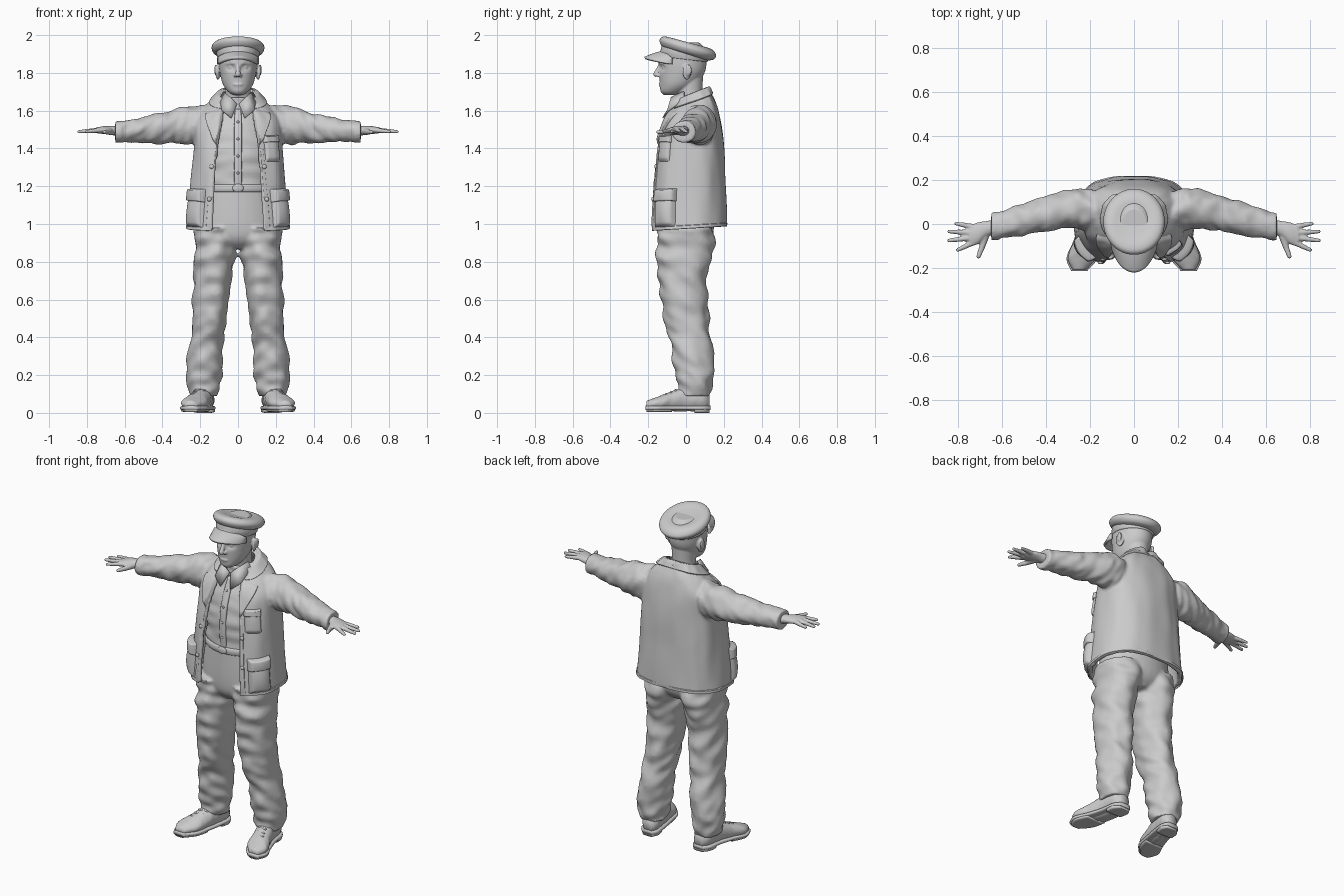
import bpy
import bmesh
from math import sin, cos, pi, asin, exp
from mathutils import Vector, Matrix, noise

cube = bpy.data.objects.get("Cube")
if cube:
    bpy.data.objects.remove(cube)

clay = bpy.data.materials.new("clay_grey")
clay.use_nodes = True
clay.diffuse_color = (0.6, 0.6, 0.6, 1)
clay.node_tree.nodes["Principled BSDF"].inputs["Base Color"].default_value = clay.diffuse_color


def sample(keys, u):
    """Catmull-Rom blend of key tuples, u counted in keys."""
    last = len(keys) - 1
    i = max(0, min(int(u), last - 1))
    f = u - i
    a, b, c, d = (keys[max(0, min(j, last))] for j in range(i - 1, i + 3))
    return [q + f * ((r - p) / 2 + f * ((p - 2.5 * q + 2 * r - s / 2) + f * (1.5 * (q - r) + (s - p) / 2)))
            for p, q, r, s in zip(a, b, c, d)]


def spow(v, p):
    return abs(v) ** p * (1 if v >= 0 else -1)


def skin(bm, rings, cap=True, closed=True):
    """Bridge rows of points into a skin."""
    rows = [[bm.verts.new(p) for p in ring] for ring in rings]
    n = len(rows[0])
    for low, high in zip(rows, rows[1:]):
        for j in range(n if closed else n - 1):
            k = (j + 1) % n
            bm.faces.new((low[j], low[k], high[k], high[j]))
    if cap:
        bm.faces.new(rows[0][::-1])
        bm.faces.new(rows[-1])
    return rows


def loft(bm, axis, keys, steps=8, n=32, power=1.0, fold=0.0, tilt=0.0):
    """Tube through keys (x, y, z, first radius, second radius), with cloth folds."""
    rings = []
    for k in range((len(keys) - 1) * steps + 1):
        x, y, z, ra, rb = sample(keys, k / steps)
        ring = []
        for j in range(n):
            t = 2 * pi * j / n
            f = 1 + fold * noise.noise((1.3 * cos(t) + x, 1.3 * sin(t), k / steps * 2.6 + sin(t)))
            a, b = ra * f * spow(cos(t), power), rb * f * spow(sin(t), power)
            offset = {"z": (a, b, tilt * b), "x": (0, a, b), "y": (a, 0, b)}[axis]
            ring.append(Vector((x, y, z)) + Vector(offset))
        rings.append(ring)
    skin(bm, rings)


def blob(bm, place, size, turn=0.0, axis="X"):
    m = Matrix.Translation(place) @ Matrix.Rotation(turn, 4, axis) @ Matrix.Diagonal((*size, 1))
    bmesh.ops.create_uvsphere(bm, u_segments=16, v_segments=10, radius=1, matrix=m)


def rod(bm, start, end, r0, r1):
    """Tapered capsule."""
    start, end = Vector(start), Vector(end)
    way = end - start
    m = Matrix.Translation((start + end) / 2) @ way.to_track_quat("Z", "Y").to_matrix().to_4x4()
    bmesh.ops.create_cone(bm, cap_ends=True, segments=14, radius1=r0, radius2=r1, depth=way.length, matrix=m)
    blob(bm, start, (r0, r0, r0))
    blob(bm, end, (r1, r1, r1))


def finish(bm, name, mirror=False, voxel=0.0, smooth=0, thick=0.0):
    bmesh.ops.recalc_face_normals(bm, faces=bm.faces)
    mesh = bpy.data.meshes.new(name)
    bm.to_mesh(mesh)
    bm.free()
    mesh.materials.append(clay)
    mesh.shade_smooth()
    ob = bpy.data.objects.new(name, mesh)
    bpy.context.collection.objects.link(ob)
    if mirror:
        ob.modifiers.new("Mirror", "MIRROR").use_mirror_merge = False
    if thick:
        solid = ob.modifiers.new("Thickness", "SOLIDIFY")
        solid.thickness, solid.offset = thick, 0
    if voxel:
        remesh = ob.modifiers.new("Blend", "REMESH")
        remesh.mode, remesh.voxel_size, remesh.use_smooth_shade = "VOXEL", voxel, True
    if smooth:
        relax = ob.modifiers.new("Relax", "SMOOTH")
        relax.factor, relax.iterations = 0.5, smooth
    return ob


# Trousers: two folded legs blended into the hips
bm = bmesh.new()
loft(bm, "z", [(.185, .045, .09, .075, .085), (.18, .045, .2, .095, .1), (.167, .028, .36, .09, .112),
               (.148, .0, .52, .092, .12), (.135, -.015, .7, .1, .132), (.123, -.005, .86, .11, .15),
               (.118, 0, .98, .115, .15)], fold=.17)
loft(bm, "z", [(0, 0, .87, .1, .09), (0, 0, .95, .215, .145), (0, 0, 1.2, .19, .145)])
finish(bm, "trousers", mirror=True, voxel=.01, smooth=4)

# Belt with a buckle
bm = bmesh.new()
loft(bm, "z", [(0, 0, z, a, a - .045) for z, a in ((1.17, .19), (1.175, .197), (1.205, .197), (1.21, .19))], 2)
blob(bm, (0, -.152, 1.19), (.03, .008, .022))
finish(bm, "belt")

# Shirt with a button placket
bm = bmesh.new()
loft(bm, "z", [(0, 0, 1.18, .185, .142), (0, .005, 1.3, .19, .15), (0, .01, 1.42, .19, .148),
               (0, .02, 1.53, .17, .122), (0, .02, 1.61, .1, .085), (0, .015, 1.67, .073, .075)], fold=.06)
finish(bm, "shirt")
bm = bmesh.new()
loft(bm, "z", [(0, -.138, 1.2, .02, .01), (0, -.144, 1.3, .02, .01), (0, -.137, 1.43, .02, .01),
               (0, -.103, 1.53, .02, .01), (0, -.068, 1.61, .016, .01)], 4, 12, .5)
for z, y in ((1.27, -.153), (1.36, -.153), (1.45, -.142), (1.54, -.11)):
    blob(bm, (0, y, z), (.007, .004, .007))
finish(bm, "shirt_placket")

# Shirt collar points
bm = bmesh.new()
skin(bm, [[(.005, -.075, 1.635), (.035, -.12, 1.56)], [(.04, -.075, 1.67), (.085, -.095, 1.6)],
          [(.075, -.01, 1.7), (.095, -.01, 1.66)]], cap=False, closed=False)
finish(bm, "shirt_collar", mirror=True, thick=.012)

# Jacket keys: height, half width, centre y, half depth, half opening, tilt
COAT = [(.975, .272, .01, .208, .14, .06), (1.2, .252, .01, .198, .13, .04), (1.4, .236, .018, .182, .115, 0),
        (1.53, .228, .028, .158, .092, .1), (1.61, .185, .033, .128, .08, .2), (1.66, .128, .035, .095, .07, .35),
        (1.695, .09, .035, .076, .055, .4)]
BOX = .8


def edge(u):
    k = sample(COAT, u)
    return asin((k[4] / k[1]) ** (1 / BOX))


def coat(t, u, off=0.0):
    """Point on the jacket; t runs from the front round the left side."""
    z, rx, yc, ry, gap, tilt = sample(COAT, u)
    off += .007 * noise.noise((3 * sin(t), 3 * cos(t), u * .8))
    y = -(ry + off) * spow(cos(t), BOX)
    return Vector(((rx + off) * spow(sin(t), BOX), yc + y, z + tilt * y))


def patch(bm, corners, depth, soft=6, n=20, rise=0.0):
    """Raised cloth panel on the jacket; corners are (angle past the edge, key)."""
    a, b, c, d = (Vector(p) for p in corners)
    rows = []
    for i in range(n + 1):
        v = i / n
        row = []
        for j in range(n + 1):
            s = j / n
            dt, u = a.lerp(b, s).lerp(d.lerp(c, s), v)
            rim = min(1, soft * min(s, 1 - s, v, 1 - v))
            row.append(coat(edge(u) + dt, u, depth * rim + rise * sin(pi * s) * sin(pi * v) - .002))
        rows.append(row)
    skin(bm, rows, cap=False, closed=False)


# Jacket body as an open shell, blended with both sleeves
bm = bmesh.new()
shell = []
for k in range(49):
    u = k / 8
    e = edge(u)
    turn = [e + (2 * pi - 2 * e) * j / 72 for j in range(73)]
    shell.append([coat(t, u) for t in turn] + [coat(t, u, -.024) for t in reversed(turn)])
skin(bm, shell)
SLEEVE = [(.15, .055, 1.52, .085, .1), (.24, .07, 1.525, .092, .102), (.34, .06, 1.515, .086, .09),
          (.45, .035, 1.503, .078, .074), (.55, .01, 1.495, .07, .062), (.645, -.012, 1.488, .06, .054)]
for side in (1, -1):
    loft(bm, "x", [(side * k[0], *k[1:]) for k in SLEEVE], fold=.16)
    loft(bm, "x", [(side * x, -.011, 1.488, .064, .058) for x in (.615, .65)], 2)
finish(bm, "jacket", voxel=.009, smooth=4)

# Jacket trim: collar, lapels, front edges, hem, hip pockets and buttons
bm = bmesh.new()
patch(bm, [(0, 6), (2.5, 6), (2.72, 4.8), (.1, 4.5)], .016, 14)
finish(bm, "jacket_collar", mirror=True)
bm = bmesh.new()
patch(bm, [(0, 2.1), (.06, 2.2), (.68, 3.9), (0, 4.7)], .016, 12)
finish(bm, "jacket_lapels", mirror=True)
bm = bmesh.new()
patch(bm, [(0, .02), (.14, .02), (.1, 2.1), (0, 2.1)], .005, 8)
patch(bm, [(0, 0), (2.7, 0), (2.7, .14), (0, .14)], .006, 8, 40)
finish(bm, "jacket_edging", mirror=True)
bm = bmesh.new()
patch(bm, [(.22, .1), (.88, .1), (.88, .9), (.22, .9)], .018, 7, rise=.016)
patch(bm, [(.2, .68), (.9, .68), (.9, .96), (.2, .96)], .032, 9, rise=.004)
finish(bm, "hip_pockets", mirror=True)
bm = bmesh.new()
patch(bm, [(.14, 1.62), (.66, 1.62), (.66, 2.45), (.14, 2.45)], .012, 9, rise=.005)
patch(bm, [(.12, 2.2), (.68, 2.2), (.68, 2.52), (.12, 2.52)], .02, 9)
finish(bm, "chest_pocket")
bm = bmesh.new()
for u in (.75, 1.5):
    blob(bm, coat(edge(u) + .07, u, .008), (.012, .007, .012))
finish(bm, "jacket_buttons", mirror=True)

# Hands
bm = bmesh.new()
loft(bm, "x", [(.62, -.012, 1.49, .035, .03), (.67, -.022, 1.495, .036, .024), (.71, -.042, 1.497, .05, .021),
               (.75, -.055, 1.496, .048, .015)], 6, 20)
for base, tip in (((.735, -.012), (.81, .002)), ((.75, -.039), (.842, -.034)),
                  ((.75, -.064), (.842, -.075)), ((.735, -.086), (.802, -.118))):
    rod(bm, (*base, 1.496), (*tip, 1.489), .0135, .009)
rod(bm, (.675, -.045, 1.49), (.69, -.1, 1.487), .02, .014)
rod(bm, (.69, -.1, 1.487), (.708, -.148, 1.487), .014, .01)
finish(bm, "hands", mirror=True, voxel=.005, smooth=3)

# Head: skull with pressed eye sockets, then features blended on
bm = bmesh.new()
loft(bm, "z", [(0, -.085, 1.682, .022, .028), (0, -.068, 1.7, .052, .066), (0, -.042, 1.74, .08, .096),
               (0, -.022, 1.8, .096, .12), (0, -.018, 1.86, .102, .127), (0, -.015, 1.92, .098, .12),
               (0, -.01, 1.96, .06, .08)], 10, 64)
for v in bm.verts:
    if v.co.y < -.05:
        d = (abs(v.co.x) - .038) ** 2 + (v.co.z - 1.828) ** 2 * 2
        v.co.y += .017 * exp(-d / .0005)
loft(bm, "z", [(0, .03, 1.58, .08, .07), (0, .02, 1.68, .066, .068), (0, .015, 1.78, .07, .075)])
rod(bm, (0, -.14, 1.835), (0, -.16, 1.792), .01, .014)
blob(bm, (0, -.136, 1.738), (.026, .009, .006))
blob(bm, (0, -.131, 1.726), (.022, .009, .007))
blob(bm, (0, -.108, 1.697), (.026, .02, .016))
for side in (1, -1):
    blob(bm, (side * .014, -.147, 1.787), (.009, .011, .009))
    rod(bm, (side * .02, -.137, 1.852), (side * .06, -.114, 1.85), .008, .007)
    blob(bm, (side * .037, -.116, 1.829), (.014, .012, .011))
    blob(bm, (side * .106, .005, 1.805), (.011, .025, .042), side * .4, "Z")
    blob(bm, (side * .118, .014, 1.815), (.007, .018, .03))
finish(bm, "head", voxel=.005, smooth=3)

# Cap: band, overhanging tilted crown and a visor
bm = bmesh.new()
loft(bm, "z", [(0, -.008, 1.872, .108, .122), (0, -.008, 1.9, .113, .127), (0, 0, 1.94, .112, .125)], 4, 48, tilt=-.12)
finish(bm, "cap_band")
bm = bmesh.new()
loft(bm, "z", [(0, .005, 1.895, .1, .11), (0, .007, 1.908, .128, .138), (0, .01, 1.932, .14, .15),
               (0, .01, 1.954, .128, .136), (0, .01, 1.962, .1, .106), (0, .01, 1.957, .06, .064),
               (0, .01, 1.955, .01, .01)], 6, 48, tilt=-.27)
finish(bm, "cap_crown")
bm = bmesh.new()
rows = []
for i in range(11):
    v = i / 10
    row = []
    for j in range(25):
        s = j / 12 - 1
        back = -.118 * (1 - .62 * s * s) ** .5
        row.append((.104 * s, back - .1 * v * (1 - s * s) ** .6, 1.912 - .022 * v - .012 * v * v - .032 * s * s))
    rows.append(row)
skin(bm, rows, cap=False, closed=False)
finish(bm, "cap_visor", thick=.014)

# Shoes with soles, heels and laces
SHOE = [(.172, .125, .06, .03, .035), (.177, .09, .07, .052, .058), (.188, .01, .075, .054, .068),
        (.21, -.075, .062, .06, .052), (.235, -.15, .05, .066, .036), (.25, -.208, .042, .03, .022)]
bm = bmesh.new()
loft(bm, "y", SHOE, 8, 28, fold=.05)
finish(bm, "shoes", mirror=True)
bm = bmesh.new()
loft(bm, "y", [(x, y * 1.03, .026, a + .006, .012) for x, y, z, a, b in SHOE], 6, 24, .5)
loft(bm, "y", [(x, y, .018, a + .004, .018) for x, y, z, a, b in SHOE[:2]] + [(.183, .045, .018, .054, .018)], 5, 24, .4)
loft(bm, "y", [(x, y, .016, a, .012) for x, y, z, a, b in SHOE[3:]], 5, 24, .5)
finish(bm, "shoe_soles", mirror=True)
bm = bmesh.new()
for y, z in ((-.045, .126), (-.07, .115), (-.095, .105)):
    x = .2 - (y + .045) * .35
    rod(bm, (x - .024, y, z - .008), (x + .024, y - .01, z - .006), .006, .006)
finish(bm, "shoe_laces", mirror=True)
